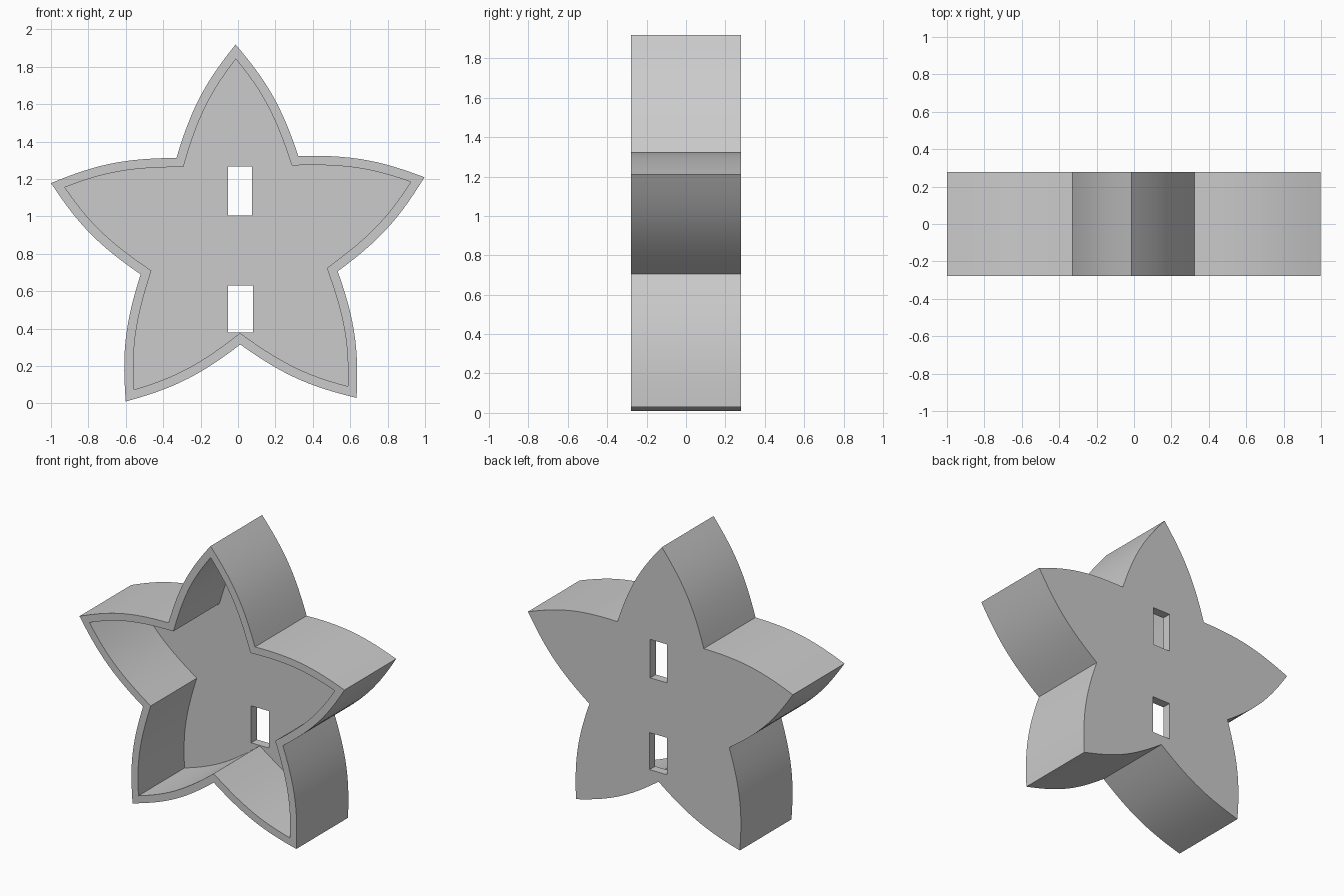
import bpy
import bmesh
import math
from mathutils import Vector, Matrix
from mathutils.geometry import interpolate_bezier

HALF_DEPTH = 0.278
FLOOR = HALF_DEPTH - 0.06
WALL = 0.049
CENTRE = Vector((0.0036, 0.869))
TWIST = math.radians(0.9)
STEPS = 14

cube = bpy.data.objects.get("Cube")
if cube:
    bpy.data.objects.remove(cube, do_unlink=True)

grey = bpy.data.materials.new("plain_grey")
grey.use_nodes = True
COLOUR = (0.6, 0.6, 0.6, 1)
grey.diffuse_color = COLOUR
grey.node_tree.nodes["Principled BSDF"].inputs["Base Color"].default_value = COLOUR


def star_outline():
    """Five curved petals, counter-clockwise in the x-z plane."""
    # One petal side from valley to tip: (along axis, half width)
    side = [Vector((0.448, 0.326, 0)), Vector((0.72, 0.24, 0)),
            Vector((0.85, 0.165, 0)), Vector((1.05, 0, 0))]
    curve = interpolate_bezier(*side, STEPS)
    petal = [Vector((p.x, -p.y, 0)) for p in curve] + curve[-2:0:-1]
    points = []
    for i in range(5):
        turn = Matrix.Rotation(math.pi / 2 + TWIST + i * math.tau / 5, 3, 'Z')
        points += [CENTRE + (turn @ p).xy for p in petal]
    return points


def inset(points, distance):
    """Offset a counter-clockwise outline inward with mitred corners."""
    result = []
    for i, p in enumerate(points):
        a = (p - points[i - 1]).normalized()
        b = (points[(i + 1) % len(points)] - p).normalized()
        na, nb = Vector((-a.y, a.x)), Vector((-b.y, b.x))
        result.append(p + (na + nb) * distance / (1 + na.dot(nb)))
    return result


def slot_outline(x0, x1, z0, z1):
    return [Vector(p) for p in ((x0, z0), (x1, z0), (x1, z1), (x0, z1))]


def add_ring(bm, outline, y):
    return [bm.verts.new((p.x, y, p.y)) for p in outline]


def bridge(bm, low, high):
    for i in range(len(low)):
        bm.faces.new((low[i - 1], low[i], high[i], high[i - 1]))


def fill(bm, rings):
    """Fill the first ring, leaving the other rings as holes."""
    edges = [bm.edges.get((ring[i - 1], ring[i]))
             for ring in rings for i in range(len(ring))]
    bmesh.ops.triangle_fill(bm, edges=edges, use_beauty=True, normal=(0, 1, 0))


bm = bmesh.new()

# Outer wall, front rim and inner wall
outer = star_outline()
inner = inset(outer, WALL)
walls = [add_ring(bm, outline, y) for outline, y in (
    (outer, HALF_DEPTH), (outer, -HALF_DEPTH),
    (inner, -HALF_DEPTH), (inner, FLOOR))]
for low, high in zip(walls, walls[1:]):
    bridge(bm, low, high)

# Sides of the two slots through the back plate
back_rings, floor_rings = [walls[0]], [walls[-1]]
for slot in (slot_outline(-0.053, 0.075, 1.005, 1.267),
             slot_outline(-0.053, 0.08, 0.379, 0.631)):
    back_rings.append(add_ring(bm, slot, HALF_DEPTH))
    floor_rings.append(add_ring(bm, slot, FLOOR))
    bridge(bm, back_rings[-1], floor_rings[-1])

# Back face and tray floor
fill(bm, back_rings)
fill(bm, floor_rings)

bmesh.ops.recalc_face_normals(bm, faces=bm.faces)
if bm.calc_volume(signed=True) < 0:
    bmesh.ops.reverse_faces(bm, faces=bm.faces)

mesh = bpy.data.meshes.new("star_tray")
bm.to_mesh(mesh)
bm.free()
mesh.materials.append(grey)
tray = bpy.data.objects.new("star_tray", mesh)
bpy.context.collection.objects.link(tray)

bpy.ops.object.select_all(action='DESELECT')
tray.select_set(True)
bpy.context.view_layer.objects.active = tray
bpy.ops.object.shade_smooth_by_angle(angle=math.radians(30))
